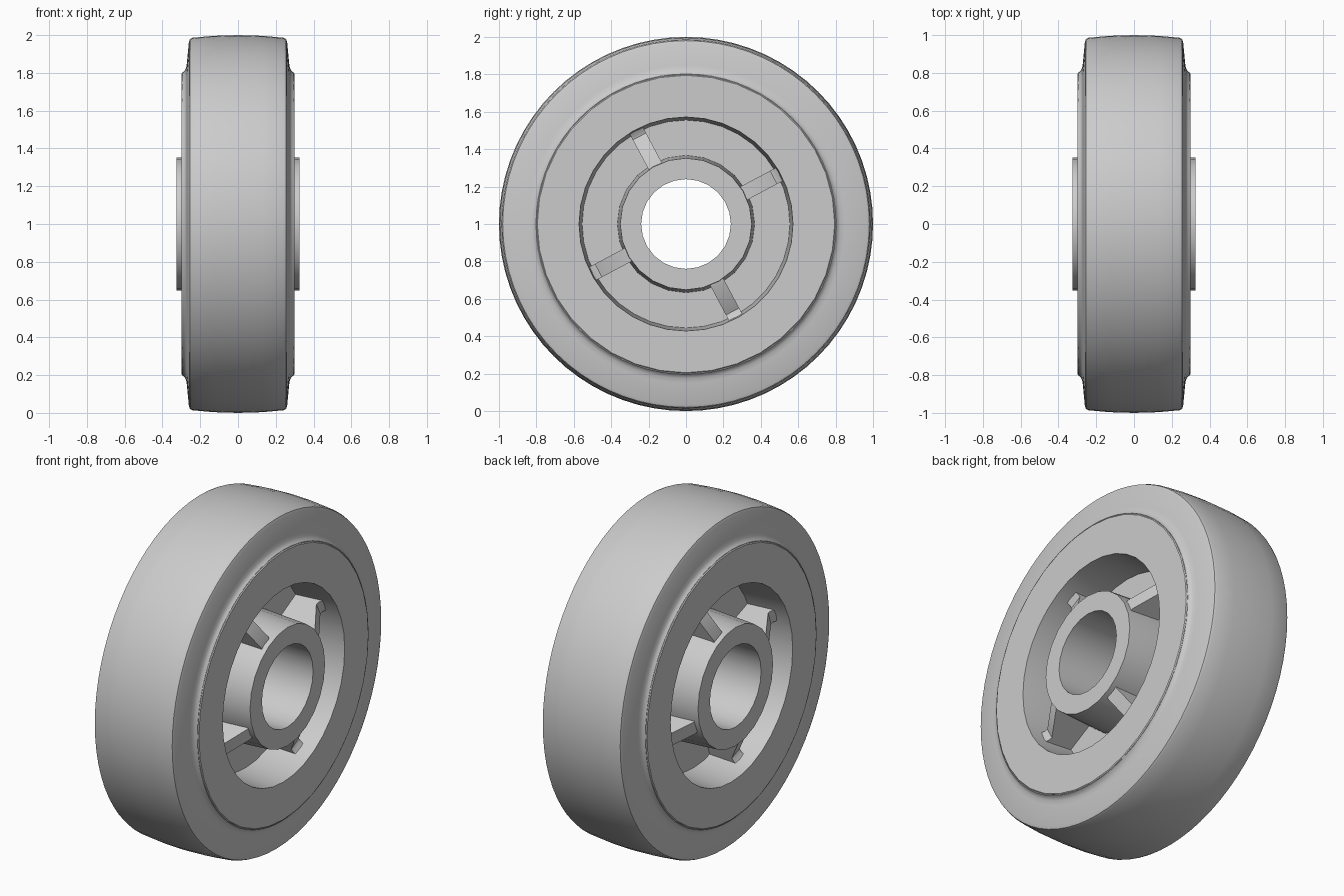
import bpy, bmesh, math
from mathutils import Matrix, Vector

cube = bpy.data.objects.get("Cube")
if cube:
    bpy.data.objects.remove(cube, do_unlink=True)

grey = bpy.data.materials.new("light grey")
grey.use_nodes = True
grey.diffuse_color = (0.6, 0.6, 0.6, 1)
grey.node_tree.nodes["Principled BSDF"].inputs["Base Color"].default_value = (0.6, 0.6, 0.6, 1)

CENTRE = Vector((0, 0, 1))


def finish(name, bm, angle=35):
    bmesh.ops.recalc_face_normals(bm, faces=bm.faces)
    mesh = bpy.data.meshes.new(name)
    bm.to_mesh(mesh)
    bm.free()
    mesh.materials.append(grey)
    obj = bpy.data.objects.new(name, mesh)
    obj.location = CENTRE
    bpy.context.collection.objects.link(obj)
    bpy.ops.object.select_all(action='DESELECT')
    obj.select_set(True)
    bpy.context.view_layer.objects.active = obj
    bpy.ops.object.shade_smooth_by_angle(angle=math.radians(angle))
    return obj


def ring(name, half_profile, sides):
    """Spin a closed (x, radius) outline, mirrored across x = 0, about the x axis."""
    outline = half_profile + [(-x, r) for x, r in reversed(half_profile) if x > 0]
    bm = bmesh.new()
    loops = []
    for i in range(sides):
        a = 2 * math.pi * i / sides
        loops.append([bm.verts.new((x, r * math.cos(a), r * math.sin(a))) for x, r in outline])
    n = len(outline)
    for i in range(sides):
        a, b = loops[i], loops[(i + 1) % sides]
        for j in range(n):
            k = (j + 1) % n
            bm.faces.new((a[j], a[k], b[k], b[j]))
    return finish(name, bm)


# Tyre: crowned tread, rounded shoulder, sidewall flaring into the rim
ring("tyre", [(0, 1.0), (0.13, 0.996), (0.24, 0.986), (0.254, 0.98), (0.26, 0.965),
              (0.271, 0.85), (0.275, 0.825), (0.283, 0.81), (0.295, 0.802),
              (0.28, 0.76), (0, 0.76)], 72)

# Rim: flat side faces with a slightly tapered inner wall
ring("rim", [(0, 0.80), (0.295, 0.80), (0.30, 0.795), (0.30, 0.572), (0, 0.552)], 36)

# Web: thin disc between hub and rim
ring("web", [(0, 0.60), (0.05, 0.60), (0.05, 0.33), (0, 0.33)], 36)

# Hub: tapered sleeve with a through bore
ring("hub", [(0, 0.37), (0.325, 0.352), (0.325, 0.24), (0, 0.24)], 24)

# Ribs: sloped gussets, four on each side of the web
RIB = [(0.0, 0.34), (0.295, 0.34), (0.295, 0.36), (0.20, 0.53),
       (0.205, 0.548), (0.225, 0.575), (0.0, 0.575)]


def ribs(name, side, start):
    bm = bmesh.new()
    for k in range(4):
        turn = Matrix.Rotation(math.radians(start + 90 * k), 4, 'X')
        face = bm.faces.new([bm.verts.new(turn @ Vector((side * x, r, -0.04))) for x, r in RIB])
        new = bmesh.ops.extrude_face_region(bm, geom=[face], use_keep_orig=True)["geom"]
        bmesh.ops.translate(bm, vec=turn @ Vector((0, 0, 0.08)),
                            verts=[v for v in new if isinstance(v, bmesh.types.BMVert)])
    finish(name, bm)


ribs("left_ribs", 1, 28)
ribs("right_ribs", -1, 70)
